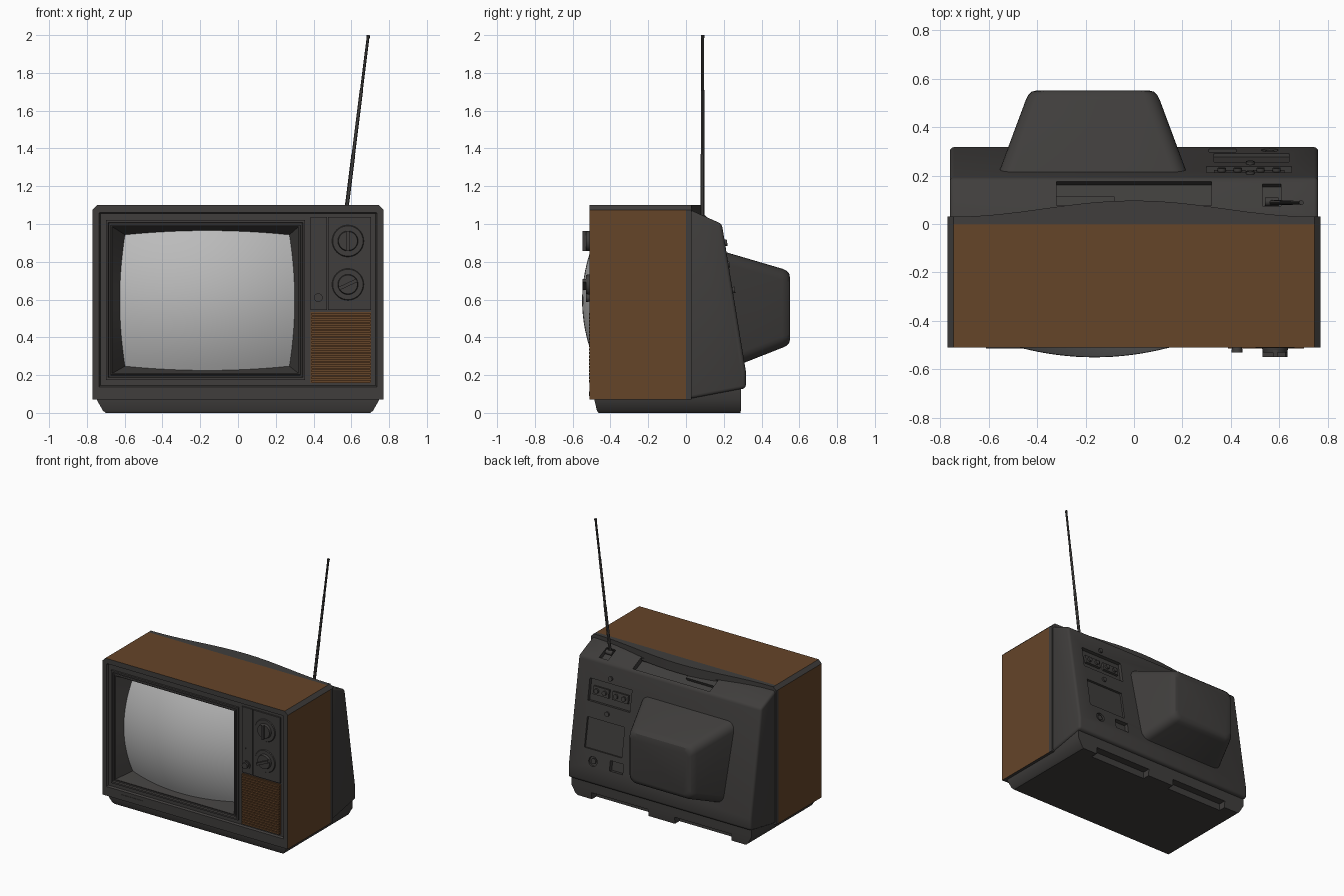
import bpy, bmesh
from math import radians, atan2, cos, sin, pi
from mathutils import Matrix, Vector

if "Cube" in bpy.data.objects:
    bpy.data.objects.remove(bpy.data.objects["Cube"])


def mat(name, c):
    m = bpy.data.materials.new(name)
    m.diffuse_color = (*c, 1)
    m.use_nodes = True
    m.node_tree.nodes["Principled BSDF"].inputs["Base Color"].default_value = m.diffuse_color
    return m


DARK = mat("dark_plastic", (0.05, 0.047, 0.045))
WOOD = mat("wood", (0.13, 0.058, 0.022))
GLASS = mat("screen_glass", (0.5, 0.5, 0.5))


def obj(name, verts, faces, m=DARK, fix=True):
    me = bpy.data.meshes.new(name)
    me.from_pydata(verts, [], faces)
    if fix:
        bm = bmesh.new()
        bm.from_mesh(me)
        bmesh.ops.recalc_face_normals(bm, faces=bm.faces)
        bm.to_mesh(me)
        bm.free()
    me.materials.append(m)
    o = bpy.data.objects.new(name, me)
    bpy.context.collection.objects.link(o)
    return o


def loft(name, rings, m=DARK, closed=False):
    n, k = len(rings[0]), len(rings)
    faces = [(r * n + i, r * n + (i + 1) % n, (r + 1) % k * n + (i + 1) % n, (r + 1) % k * n + i)
             for r in range(k if closed else k - 1) for i in range(n)]
    if not closed:
        faces += [tuple(range(n)), tuple(range((k - 1) * n, k * n))]
    return obj(name, [p for r in rings for p in r], faces, m)


def box(name, x0, x1, y0, y1, z0, z1, m=DARK):
    ring = lambda z: [(x0, y0, z), (x1, y0, z), (x1, y1, z), (x0, y1, z)]
    return loft(name, [ring(z0), ring(z1)], m)


def rod(name, a, b, r0, r1=None, seg=32, m=DARK):
    a, b = Vector(a), Vector(b)
    q = (b - a).to_track_quat('Z', 'Y')
    r1 = r0 if r1 is None else r1
    return loft(name, [[p + q @ Vector((r * cos(t), r * sin(t), 0)) for t in [2 * pi * i / seg for i in range(seg)]]
                       for p, r in ((a, r0), (b, r1))], m)


def apply(o, kind, **kw):
    md = o.modifiers.new(kind, kind)
    for k, v in kw.items():
        setattr(md, k, v)
    bpy.context.view_layer.objects.active = o
    bpy.ops.object.modifier_apply(modifier=md.name)


def cut(o, *cutters):
    for c in cutters:
        c.hide_render = True
        bpy.context.view_layer.update()
        apply(o, 'BOOLEAN', operation='DIFFERENCE', object=c, solver='EXACT')
        bpy.data.objects.remove(c)


def rrect(x0, x1, z0, z1, y, r, n=5):
    pts = []
    for cx, cz, a in ((x1 - r, z1 - r, 0), (x0 + r, z1 - r, 90), (x0 + r, z0 + r, 180), (x1 - r, z0 + r, 270)):
        pts += [(cx + r * cos(radians(a + 90 * i / n)), y, cz + r * sin(radians(a + 90 * i / n))) for i in range(n + 1)]
    return pts


# cabinet: chamfered sleeve with recessed front, wood on top and sides
def sleeve(hx, z0, z1, c, y):
    return [(x, y, z) for x, z in ((-hx, z0), (hx, z0), (hx, z1 - c), (hx - c, z1), (c - hx, z1), (-hx, z1 - c))]


outer = (0.77, 0.07, 1.1, 0.025)
cabinet = loft("cabinet", [sleeve(*outer, 0.03), sleeve(*outer, 0), sleeve(*outer, -0.51),
                           sleeve(0.735, 0.138, 1.062, 0.004, -0.51), sleeve(0.728, 0.145, 1.055, 0.004, -0.495)])
cabinet.data.materials.append(WOOD)
for p in cabinet.data.polygons:
    if p.center.y < -0.2 and (p.normal.z > 0.9 or abs(p.normal.x) > 0.9) and p.area > 0.3:
        p.material_index = 1
cut(cabinet, box("cutter", -0.695, 0.35, -0.6, -0.35, 0.18, 1.015))

# screen and its sloped surround
CX, CZ, HX, HZ, BOW = -0.163, 0.595, 0.463, 0.37, 0.06


def glass(u, v):
    x, z = HX * u * (1 - BOW * v * v), HZ * v * (1 - BOW * u * u)
    return (CX + x, -0.55 + 0.42 * x * x + 0.64 * z * z, CZ + z)


N = 24
T = [-1 + 2 * i / N for i in range(N + 1)]
obj("screen", [glass(u, v) for v in T for u in T],
    [(j * (N + 1) + i, j * (N + 1) + i + 1, (j + 1) * (N + 1) + i + 1, (j + 1) * (N + 1) + i)
     for j in range(N) for i in range(N)], GLASS, False)
edge = ([(t, -1) for t in T[:-1]] + [(1, t) for t in T[:-1]] +
        [(-t, 1) for t in T[:-1]] + [(-1, -t) for t in T[:-1]])
flat = lambda d, y: [(-0.1725 + (0.5275 - d) * u, y, 0.5975 + (0.4225 - d) * v) for u, v in edge]
loft("screen_surround", [flat(0, -0.36), flat(0, -0.509), flat(0.012, -0.509), flat(0.016, -0.497),
                         flat(0.024, -0.497), flat(0.028, -0.505), flat(0.034, -0.505),
                         [glass(u, v) for u, v in edge]], closed=True)

# control panel, knobs and buttons
box("control_strip", 0.385, 0.471, -0.503, -0.48, 0.545, 1.037)
box("knob_panel", 0.477, 0.703, -0.506, -0.48, 0.545, 1.037)
for i, (z, tilt) in enumerate(((0.91, 90), (0.68, 25))):
    dial = rod(f"dial_{i}", (0.582, -0.50, z), (0.582, -0.512, z), 0.088, 0.08, 48)
    rod(f"knob_{i}", (0.582, -0.505, z), (0.582, -0.53, z), 0.055, 0.05, 40)
    grip = box(f"knob_grip_{i}", -0.052, 0.052, -0.548, -0.52, -0.009, 0.009)
    grip.matrix_world = Matrix.Translation((0.582, 0, z)) @ Matrix.Rotation(radians(-tilt), 4, 'Y')
rod("power_collar", (0.425, -0.50, 0.61), (0.425, -0.51, 0.61), 0.03)
rod("power_button", (0.425, -0.50, 0.61), (0.425, -0.53, 0.61), 0.02, 0.023)
rod("indicator", (0.412, -0.50, 0.73), (0.412, -0.507, 0.73), 0.007, seg=12)

# speaker grille of wooden slats
box("grille_back", 0.385, 0.705, -0.502, -0.48, 0.158, 0.535, WOOD)
for i in range(20):
    z = 0.161 + i * 0.0187
    box(f"grille_slat_{i}", 0.388, 0.702, -0.514, -0.50, z, z + 0.0125, WOOD)

# small plate under the screen
box("front_plate", -0.61, -0.435, -0.513, -0.50, 0.089, 0.112)

# back shell: side profile across the width, softened, with recesses
prof = [(0, 0.07), (0, 1.072), (0.03, 1.072), (0.19, 1.0), (0.317, 0.22), (0.317, 0.13)]
shell = loft("back_shell", [[(x, y, z) for y, z in prof] for x in (-0.76, 0.76)])
apply(shell, 'BEVEL', width=0.018, segments=3, limit_method='ANGLE')
SLOPE = 0.127 / 0.78


def on_back(o, x, z):
    o.matrix_world = Matrix.Translation((x, 0.19 + (1 - z) * SLOPE, z)) @ Matrix.Rotation(atan2(SLOPE, 1), 4, 'X')
    return o


def back_box(name, x, z, w, h, y0, y1):
    return on_back(box(name, -w / 2, w / 2, y0, y1, -h / 2, h / 2), x, z)


def back_rod(name, x, z, r, y0, y1, seg=24):
    return on_back(rod(name, (0, y0, 0), (0, y1, 0), r, seg=seg), x, z)


def on_top(o, x, y):
    o.matrix_world = (Matrix.Translation((x, y, 1.072 - (y - 0.03) * 0.45)) @
                      Matrix.Rotation(-atan2(0.072, 0.16), 4, 'X'))
    return o


cut(shell, back_box("cutter", 0.475, 0.785, 0.35, 0.16, -0.025, 0.05),
    back_box("cutter", 0.485, 0.485, 0.31, 0.22, -0.015, 0.05),
    back_box("cutter", 0.365, 0.30, 0.11, 0.075, -0.03, 0.05),
    back_rod("cutter", 0.56, 0.295, 0.035, -0.015, 0.05),
    on_top(box("cutter", -0.32, 0.32, -0.06, 0.05, -0.035, 0.05), 0, 0.13),
    on_top(box("cutter", -0.038, 0.038, -0.05, 0.05, -0.03, 0.05), 0.568, 0.12))
on_top(box("handle_step", -0.12, 0.12, -0.03, 0.02, -0.04, -0.012), -0.2, 0.10)

# rear terminals and screws
for i in (-1, 1):
    back_box(f"terminal_block_{i + 1}", 0.475 + i * 0.08, 0.785, 0.13, 0.06, -0.03, -0.008)
    for j in (-1, 1):
        back_rod(f"terminal_screw_{i + 1}_{j + 1}", 0.475 + i * 0.08 + j * 0.033, 0.785, 0.017, -0.02, 0.006, 16)
for i, z in enumerate((0.90, 0.65)):
    back_rod(f"back_screw_{i}", 0.48, z, 0.017, -0.01, 0.012)
back_rod("back_socket", 0.56, 0.295, 0.02, -0.02, -0.004)

# arched rear lip of the top
arch = [(0.745 * t, 0.03 + 0.067 * (0.5 + 0.5 * cos(pi * t))) for t in [1 - i / 8 for i in range(17)]]
lip = [(-0.745, 0)] + [(0.745, 0)] + arch
loft("top_lip", [[(x, y, z) for x, y in lip] for z in (1.03, 1.1)])

# picture tube housing at the back
loft("tube_housing", [rrect(-0.57, 0.23, 0.215, 0.86, 0.18, 0.06), rrect(-0.447, 0.107, 0.345, 0.763, 0.51, 0.06),
                      rrect(-0.436, 0.096, 0.356, 0.752, 0.532, 0.055), rrect(-0.422, 0.082, 0.37, 0.738, 0.546, 0.05),
                      rrect(-0.40, 0.06, 0.39, 0.715, 0.551, 0.04)])

# plinth with two notches at the rear
foot = lambda x, y0, y1, z: [(-x, y0, z), (x, y0, z), (x, y1, z), (-x, y1, z)]
plinth = loft("plinth", [foot(0.70, -0.463, 0.288, 0), foot(0.715, -0.472, 0.29, 0.012),
                         foot(0.748, -0.485, 0.292, 0.07), foot(0.748, -0.485, 0.292, 0.14)])
cut(plinth, *[box("cutter", s * 0.345 - 0.235, s * 0.345 + 0.235, 0.235, 0.4, -0.05, 0.05) for s in (-1, 1)])

# telescopic antenna on a swivel
foot_pt, tip = Vector((0.568, 0.088, 1.03)), Vector((0.69, 0.088, 2.0))
for i, (a, b, r) in enumerate(((0, 0.35, 0.0105), (0.35, 0.7, 0.009), (0.7, 0.985, 0.0075), (0.985, 1, 0.0095))):
    rod(f"antenna_{i}", foot_pt.lerp(tip, a), foot_pt.lerp(tip, b), r, seg=12)
rod("antenna_swivel", (0.54, 0.092, 1.03), (0.596, 0.092, 1.03), 0.018, seg=16)

# smooth shading with sharp edges
for o in list(bpy.context.scene.objects):
    o.select_set(True)
    bpy.context.view_layer.objects.active = o
bpy.ops.object.shade_smooth_by_angle(angle=radians(30))
